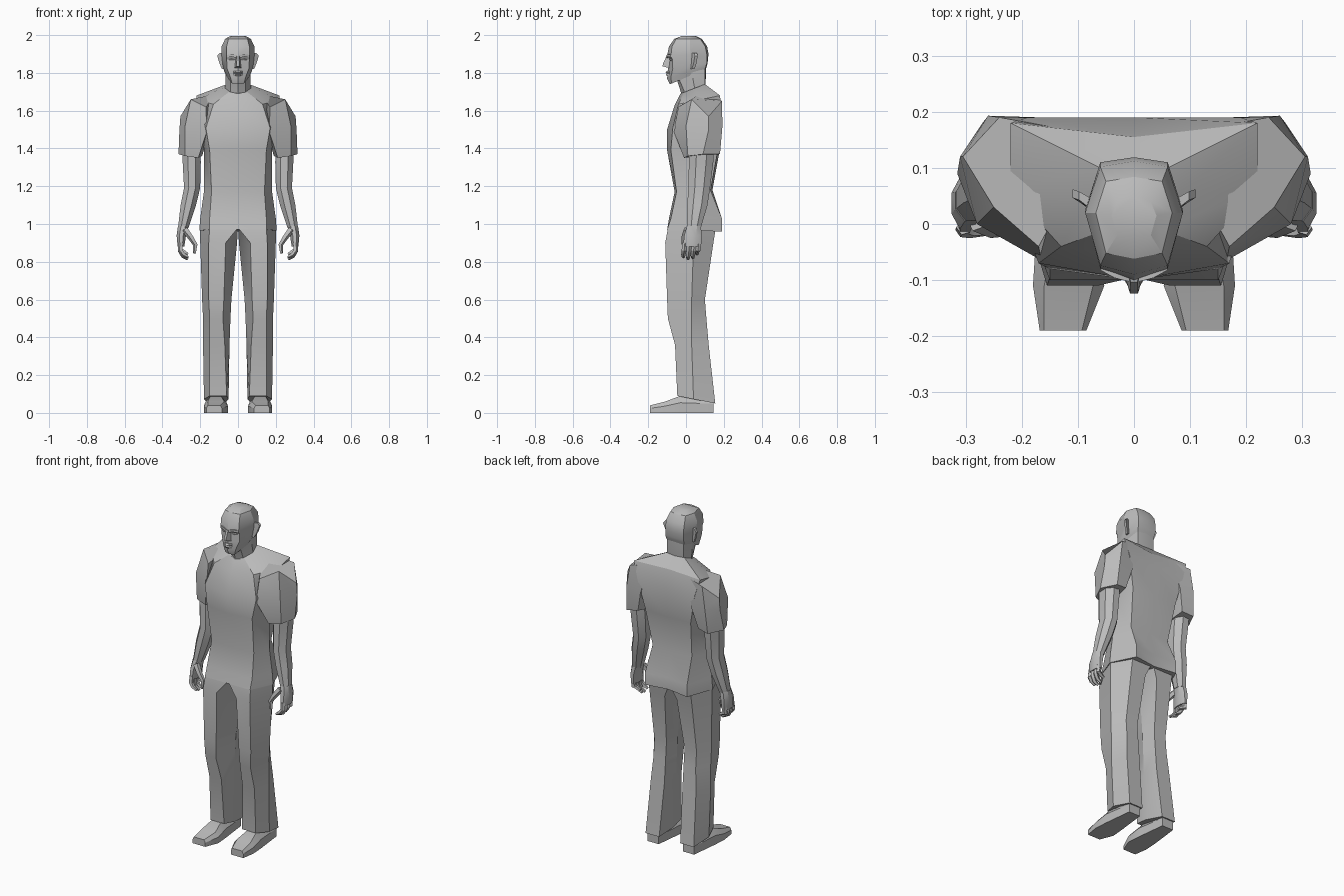
import bpy
import bmesh
import math
from mathutils import Vector

CM = 0.01  # all measurements below are in hundredths of a unit

default_cube = bpy.data.objects.get("Cube")
if default_cube:
    bpy.data.objects.remove(default_cube)

grey = bpy.data.materials.new("plain_grey")
grey.use_nodes = True
grey.diffuse_color = (0.5, 0.5, 0.5, 1)
grey.node_tree.nodes["Principled BSDF"].inputs["Base Color"].default_value = grey.diffuse_color

parts = []


def finish(name, bm):
    """Turn a bmesh into a named, coloured object."""
    bmesh.ops.recalc_face_normals(bm, faces=bm.faces)
    mesh = bpy.data.meshes.new(name)
    bm.to_mesh(mesh)
    bm.free()
    mesh.materials.append(grey)
    obj = bpy.data.objects.new(name, mesh)
    bpy.context.collection.objects.link(obj)
    parts.append(obj)
    return obj


def loft(name, rings, side=1):
    """Skin a stack of equal rings and close both ends."""
    bm = bmesh.new()
    loops = [[bm.verts.new((x * CM * side, y * CM, z * CM)) for x, y, z in ring] for ring in rings]
    count = len(loops[0])
    for low, high in zip(loops, loops[1:]):
        for i in range(count):
            j = (i + 1) % count
            bm.faces.new((low[i], low[j], high[j], high[i]))
    bm.faces.new(loops[0])
    bm.faces.new(loops[-1])
    return finish(name, bm)


def pair(name, rings):
    """Build the same loft on both sides of the body."""
    rings = [list(ring) for ring in rings]
    loft("left_" + name, rings, 1)
    loft("right_" + name, rings, -1)


def tilted(points, z_front, z_back):
    """Give flat points a height that slopes from front to back."""
    ys = [p[1] for p in points]
    near, far = min(ys), max(ys)
    return [(x, y, z_front + (z_back - z_front) * (y - near) / (far - near)) for x, y in points]


def body_ring(z_front, z_back, front, corner, side, back, spine):
    """Symmetric eight sided section of the body or head."""
    half = [corner, side, back]
    points = [(0, front)] + half + [(0, spine)] + [(-x, y) for x, y in reversed(half)]
    return tilted(points, z_front, z_back)


def oval(center, rx, ry, sides=8):
    """Horizontal polygonal section around a centre."""
    x, y, z = center
    turns = [math.tau * (i + 0.5) / sides for i in range(sides)]
    return [(x + rx * math.cos(a), y + ry * math.sin(a), z) for a in turns]


def tube(path, radii, sides=5):
    """Sections for a digit, square to each step of its path."""
    path = [Vector(p) for p in path]
    rings = []
    for i, point in enumerate(path):
        along = (path[min(i + 1, len(path) - 1)] - path[max(i - 1, 0)]).normalized()
        u = along.cross(Vector((0, 1, 0))).normalized()
        v = along.cross(u)
        turns = [math.tau * k / sides for k in range(sides)]
        rings.append([point + radii[i] * (u * math.cos(a) + v * math.sin(a)) for a in turns])
    return rings


# Torso, from the collar down to the seat
loft("torso", [
    body_ring(169, 174, -3, (5, -1), (8, 5), (6, 10), 10),
    body_ring(163, 168, -6, (13, -4), (22, 6), (22, 18), 15.5),
    body_ring(150, 158, -10, (17, -7), (20, 4), (19, 19), 19),
    body_ring(139, 140, -10, (15, -8), (18, 4), (15, 17), 18),
    body_ring(117, 118, -6, (14, -5), (18, 4), (13, 13), 14),
    body_ring(103, 103, -9, (15, -8), (20, 4), (14, 19), 17),
    body_ring(97, 96, -10, (15, -10), (20.5, 4), (14, 19), 17),
])

# Sleeves, draped from the shoulder
pair("sleeve", [
    [(17, -4, 162), (25, 3, 166), (30.5, 12, 157), (24, 19, 165), (13, 17, 167), (11, 7, 169)],
    [(16.5, -6.5, 149), (28, 0, 152), (31, 12, 150), (26, 19.3, 152), (17, 19, 150), (15, 6, 150)],
    [(21, -1, 135), (28, 1, 136), (31.5, 9, 137), (27, 18, 137), (20, 17, 138), (19, 7, 136)],
])

# Forearms
pair("arm", [
    oval((25, 8.5, 142), 5, 7),
    oval((24.5, 8, 133), 5.2, 7),
    oval((24.3, 7, 119), 4.6, 6.2),
    oval((26.3, 6, 110), 4.4, 5.8),
    oval((29, 4.2, 98), 3, 4),
])

# Hands: palm, four curled fingers and a thumb
pair("palm", [
    oval((29, 4.2, 99), 3, 4),
    oval((30, 3.7, 94), 2.7, 5),
    oval((30.2, 3.2, 88), 1.9, 5.2),
])
for label, y, drop in (("index", -0.6, 1), ("middle", 1.9, 0), ("ring", 4.4, 0.5), ("little", 6.7, 2.5)):
    knuckles = [(30.3, y, 90), (30.5, y - 0.4, 86), (29, y - 0.8, 83 + drop), (26.5, y - 0.8, 81.5 + drop)]
    pair(label + "_finger", tube(knuckles, (1.4, 1.4, 1.2, 0.8)))
pair("thumb", tube([(28, 0.5, 97), (25, -1, 93), (22.5, -1, 89), (23, -1.4, 84.5)], (1.9, 1.6, 1.3, 0.8)))


# Trouser legs: front inner, front outer, outer, back outer, back inner, inner
def leg_ring(z_front, z_back, front, back, inner_x, outer_x, front_in, front_out, back_in, back_out, middle):
    points = [(front_in, front), (front_out, front), (outer_x, middle),
              (back_out, back), (back_in, back), (inner_x, middle)]
    return tilted(points, z_front, z_back)


pair("trouser_leg", [
    leg_ring(98, 99, -9.5, 16, 0, 20, 0, 15, 0, 14, 4),
    leg_ring(90, 90, -11, 14.5, 0.5, 20, 6.5, 15.5, 4, 14, 4),
    leg_ring(60, 60, -10, 10, 3.5, 19, 7.5, 15.5, 6, 14, 3),
    leg_ring(50, 50, -9.6, 10.8, 4, 18.5, 8, 15, 6, 14, 3),
    leg_ring(36, 36, -5.8, 12, 4.5, 18.5, 7, 15, 6, 15, 3),
    leg_ring(9, 5, -4.6, 15.5, 5, 18, 6, 15, 7, 16, 4),
])


# Shoes, in slices from toe to heel
def shoe_ring(y, inner, outer, top, bevel):
    return [(inner, y, 0), (outer, y, 0), (outer, y, top * 0.6),
            (outer - bevel, y, top), (inner + bevel, y, top), (inner, y, top * 0.6)]


pair("shoe", [
    shoe_ring(-19, 8.5, 16.8, 4, 0.8),
    shoe_ring(-11, 5.3, 18, 6, 2),
    shoe_ring(-3, 6, 17.5, 9, 3),
    shoe_ring(14.5, 8, 15.5, 8, 1.5),
])

# Neck and head
loft("neck", [
    body_ring(165, 168, -2, (4, 0), (7, 5), (5, 9), 9.5),
    body_ring(170, 174, -2.8, (4, -1), (6.8, 4.5), (5.5, 10), 10.4),
    body_ring(177, 184, -5, (4, -4), (6.5, 3), (5.5, 10), 10.6),
])
loft("head", [
    body_ring(174, 182, -8.5, (3.2, -7.6), (6, 1), (5.5, 10), 10.5),
    body_ring(177, 183.5, -10, (4, -8), (7.2, 1.5), (6, 10.5), 11),
    body_ring(182, 185, -9.6, (5.8, -7), (8, 2), (6, 11), 11.4),
    body_ring(187, 188, -8.8, (6, -7.2), (8.5, 2.5), (6, 11), 11.7),
    body_ring(189, 190, -10, (6, -8), (8.7, 2.5), (6, 11), 11.9),
    body_ring(194, 194, -9, (6, -7.4), (8.7, 2), (6, 10.2), 11.2),
    body_ring(198, 198, -6.2, (5, -5.2), (6.8, 2), (5, 7.6), 8.4),
    body_ring(199.6, 199.6, -2, (3, -2), (4, 1.5), (3, 4), 5),
])

# Facial features
loft("nose", [
    [(-1, -8.5, 189), (1, -8.5, 189), (0.6, -10.3, 189), (-0.6, -10.3, 189)],
    [(-1.5, -8.5, 185), (1.5, -8.5, 185), (0.7, -12.2, 184.8), (-0.7, -12.2, 184.8)],
    [(-1.8, -8.8, 182.5), (1.8, -8.8, 182.5), (0.7, -12.4, 183.5), (-0.7, -12.4, 183.5)],
])
loft("lips", [
    [(-2.3, -8.8, z), (2.3, -8.8, z), (1.2, front, z), (-1.2, front, z)]
    for z, front in ((178.3, -10.1), (179.2, -10.8), (179.7, -10.1), (180.2, -10.9), (181, -10.1))
])
pair("brow", [
    [(x, y, z), (x, y + 1.5, z), (x, y + 1.5, z + 1.3), (x, y, z + 1.3)]
    for x, y, z in ((0.8, -10.3, 188), (3.5, -9.6, 188.6), (6, -8.2, 188.2))
])
pair("eye", tube([(2, -8.3, 186.8), (3.4, -8, 186.9), (4.8, -7.6, 186.8)], (0.3, 0.8, 0.3)))
pair("ear", [
    [(7.5, 2.5, z), (out, 4 + lean, z), (out, 5.5 + lean, z), (7.5, 4.5, z)]
    for z, out, lean in ((182, 8.5, -1), (185, 9.8, 0), (189, 11, 0.7), (190.5, 9.8, 0.3))
])

# Soft shading with crisp folds
bpy.ops.object.select_all(action="DESELECT")
for obj in parts:
    obj.select_set(True)
bpy.context.view_layer.objects.active = parts[0]
bpy.ops.object.shade_smooth_by_angle(angle=math.radians(28))
